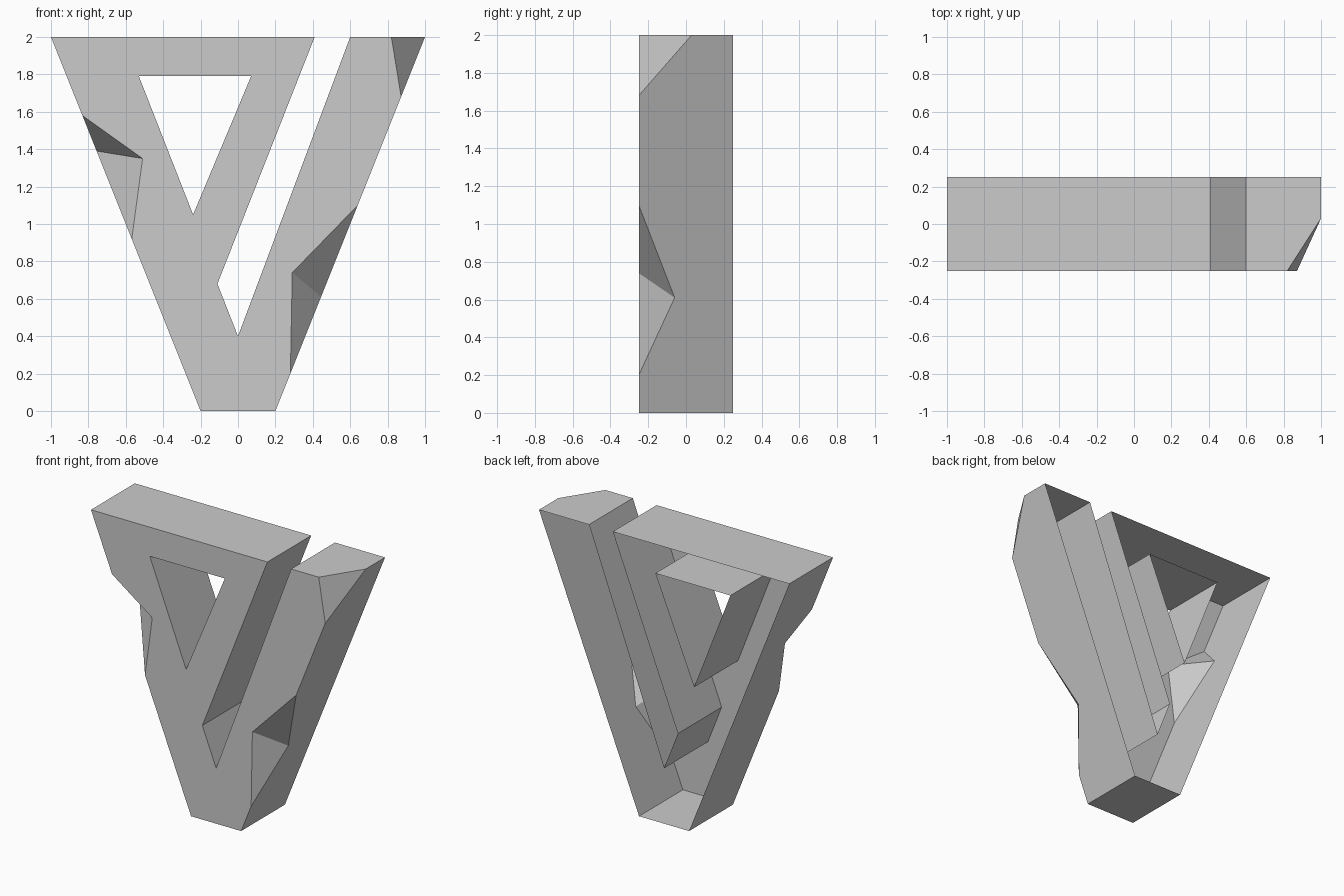
import bpy
import bmesh
from mathutils import Vector

cube = bpy.data.objects.get("Cube")
if cube:
    bpy.data.objects.remove(cube, do_unlink=True)

FRONT, BACK = -0.25, 0.25

grey = bpy.data.materials.new("stone_grey")
grey.use_nodes = True
grey.diffuse_color = (0.6, 0.6, 0.6, 1)
bsdf = next(n for n in grey.node_tree.nodes if n.type == 'BSDF_PRINCIPLED')
bsdf.inputs["Base Color"].default_value = (0.6, 0.6, 0.6, 1)

bm = bmesh.new()
cache = {}


def vert(x, z, y=FRONT):
    """Shared vertex at a profile point."""
    key = (x, y, z)
    if key not in cache:
        cache[key] = bm.verts.new(key)
    return cache[key]


def edge_loop(points):
    vs = [vert(*p) for p in points]
    return [bm.edges.get((a, b)) or bm.edges.new((a, b))
            for a, b in zip(vs, vs[1:] + vs[:1])]


def face(points):
    return bm.faces.new([vert(*p) for p in points])


def wall(*run):
    """Side wall from a run of front points to the straight back rim."""
    ends = [(run[-1][0], run[-1][1], BACK), (run[0][0], run[0][1], BACK)]
    face(list(run) + ends)


# Profile corners
top_left, bar_end = (-1, 2), (0.41, 2)
slot_bend, slot_tip = (-0.11, 0.68), (0, 0.4)
arm_in, foot_r, foot_l = (0.6, 2), (0.2, 0), (-0.2, 0)
hole = [(-0.53, 1.79), (0.07, 1.79), (-0.24, 1.05)]

# Chips: upper rim, point on the front, lower rim, deepest point on the side
right_chip = [(0.64, 1.1), (0.29, 0.74), (0.28, 0.2), (0.444, 0.61, -0.06)]
left_chip = [(-0.832, 1.58), (-0.51, 1.35), (-0.568, 0.92), (-0.756, 1.39, -0.05)]
tip_chip = [(0.82, 2), (0.872, 1.68), (1, 2, 0.03)]

# Front face with its triangular hole
outline = [top_left, bar_end, slot_bend, slot_tip, arm_in, *tip_chip[:2],
           *right_chip[:3], foot_r, foot_l, *reversed(left_chip[:3])]
edges = edge_loop(outline) + edge_loop(hole)
bmesh.ops.triangle_fill(bm, use_beauty=True, edges=edges, normal=Vector((0, -1, 0)))

# Chip facets
for upper, mid, lower, deep in (right_chip, left_chip):
    face([upper, mid, deep])
    face([mid, lower, deep])
face(tip_chip)

# Side walls; the back stays open
wall(top_left, bar_end)
wall(bar_end, slot_bend)
wall(slot_bend, slot_tip)
wall(slot_tip, arm_in)
wall(arm_in, tip_chip[0], tip_chip[2])
wall(tip_chip[2], tip_chip[1], right_chip[0], right_chip[3], right_chip[2], foot_r)
wall(foot_r, foot_l)
wall(foot_l, left_chip[2], left_chip[3], left_chip[0], top_left)
for a, b in zip(hole, hole[1:] + hole[:1]):
    wall(a, b)

# Face everything outward
bmesh.ops.recalc_face_normals(bm, faces=bm.faces[:])
bm.normal_update()
front = [f for f in bm.faces if all(v.co.y == FRONT for v in f.verts)]
if sum(f.normal.y * f.calc_area() for f in front) > 0:
    bmesh.ops.reverse_faces(bm, faces=bm.faces[:])

mesh = bpy.data.meshes.new("chipped_emblem")
bm.to_mesh(mesh)
bm.free()
mesh.materials.append(grey)
emblem = bpy.data.objects.new("chipped_emblem", mesh)
bpy.context.collection.objects.link(emblem)
